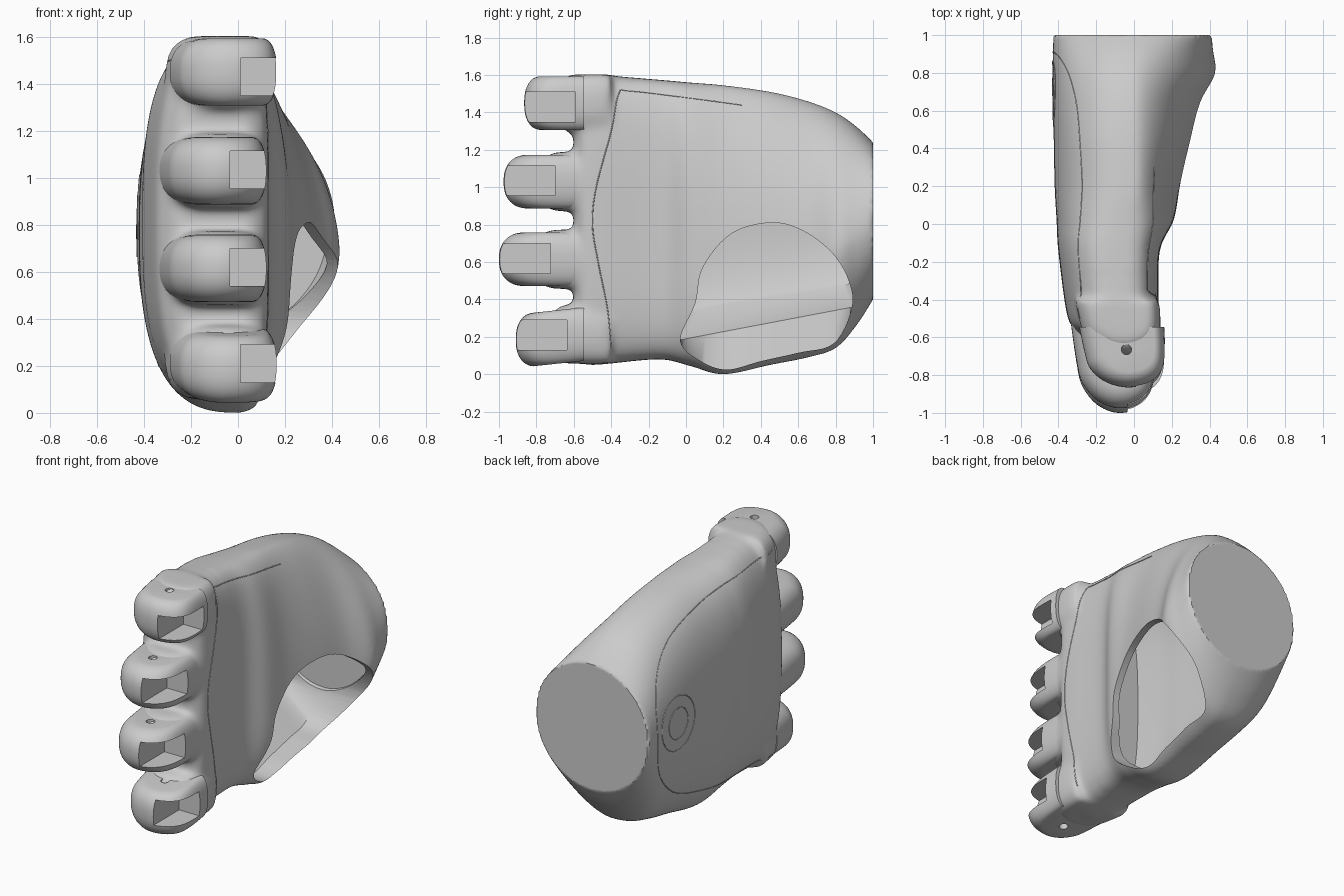
import bpy, bmesh, math
from mathutils import Vector
from mathutils.bvhtree import BVHTree

if "Cube" in bpy.data.objects:
    bpy.data.objects.remove(bpy.data.objects["Cube"])


def loft(name, rings):
    """Skin closed rings of equal length and cap both ends."""
    bm = bmesh.new()
    vs = [[bm.verts.new(p) for p in r] for r in rings]
    n = len(rings[0])
    for a, b in zip(vs, vs[1:]):
        for i in range(n):
            bm.faces.new((a[i], a[(i + 1) % n], b[(i + 1) % n], b[i]))
    bm.faces.new(vs[0])
    bm.faces.new(vs[-1])
    bmesh.ops.recalc_face_normals(bm, faces=bm.faces)
    me = bpy.data.meshes.new(name)
    bm.to_mesh(me)
    bm.free()
    ob = bpy.data.objects.new(name, me)
    bpy.context.collection.objects.link(ob)
    return ob


def spline(pts, k=6, closed=False):
    """Catmull-Rom curve through the points."""
    pts = [Vector(p) for p in pts]
    n, out = len(pts), []
    for i in range(n if closed else n - 1):
        if closed:
            a, b, c, d = (pts[(i + j) % n] for j in (-1, 0, 1, 2))
        else:
            a, b, c, d = (pts[min(max(i + j, 0), n - 1)] for j in (-1, 0, 1, 2))
        for s in range(k):
            t = s / k
            out.append(0.5 * (2 * b + (c - a) * t + (2 * a - 5 * b + 4 * c - d) * t * t
                              + (3 * b - a - 3 * c + d) * t ** 3))
    return out if closed else out + [pts[-1]]


def select(obs):
    bpy.ops.object.select_all(action='DESELECT')
    for ob in obs:
        ob.select_set(True)
    bpy.context.view_layer.objects.active = obs[0]


def join(obs):
    select(obs)
    bpy.ops.object.join()
    return obs[0]


def cut(ob, cutter):
    m = ob.modifiers.new("cut", 'BOOLEAN')
    m.operation, m.solver, m.object = 'DIFFERENCE', 'EXACT', cutter
    select([ob])
    bpy.ops.object.modifier_apply(modifier=m.name)
    bpy.data.objects.remove(cutter)


def smooth(ob, deg=35):
    select([ob])
    bpy.ops.object.shade_smooth_by_angle(angle=math.radians(deg))


# Palm sections: y, back x, palm x, bottom z, top z, bulge z, centre x, palm power, back power
SECTIONS = [
    (-.60, -.25, .05, .11, 1.53, .8, -.1, 3.5, 2.6),
    (-.56, -.31, .11, .065, 1.58, .8, -.1, 4, 2.6),
    (-.48, -.355, .13, .05, 1.60, .8, -.1, 4, 2.6),
    (-.15, -.40, .135, .08, 1.575, .7, -.1, 4, 2.8),
    (.02, -.41, .21, .045, 1.56, .6, -.05, 2.8, 2.8),
    (.20, -.42, .245, .00, 1.545, .58, 0, 2, 2.7),
    (.45, -.425, .31, .05, 1.51, .62, 0, 1.8, 2.6),
    (.65, -.43, .36, .09, 1.46, .64, 0, 1.7, 2.5),
    (.80, -.43, .43, .14, 1.40, .67, 0, 1.65, 2.4),
    (.91, -.43, .42, .26, 1.325, .74, 0, 1.8, 2.2),
    (1.0, -.425, .41, .40, 1.24, .82, 0, 2, 2),
]


def section(row, q=22):
    y, xb, xp, zb, zt, zp, xc, n, nb = row
    zm, ring = (zb + zt) / 2, []
    quads = [(xp, zp, zt, n, 0), (xb, zm, zt, nb, 1), (xb, zm, zb, nb, 0), (xp, zp, zb, n, 1)]
    for xe, z0, ze, p, flip in quads:
        for i in range(q):
            a = (q - i if flip else i) / q * math.pi / 2
            c, s = max(math.cos(a), 0) ** (2 / p), math.sin(a) ** (2 / p)
            ring.append((xc + (xe - xc) * c, y, z0 + (ze - z0) * s))
    return ring


# Knuckles: rounded D outline in (x, fraction behind tip)
OUTLINE = spline([(.12, 1), (.125, .5), (.10, .22), (.03, .055), (-.08, 0), (-.19, .09),
                  (-.27, .3), (-.30, .56), (-.33, 1)], 6)


def knuckle(name, dx, tip, root, zc, half, tilt, taper):
    """Squarer on the palm side, domed on the back."""
    rings, size = [], root - tip
    for i in range(1, 28):
        a = (i / 28 - .5) * math.pi
        c = math.cos(a) ** .85
        s = 1 - taper + taper * c
        back = .3 + .7 * math.cos(a) ** .75
        h = math.copysign(abs(math.sin(a)) ** .85, a) * half / .995
        rings.append([(dx - .1 + (x + .1) * (s if x > -.1 else back), root + (f - 1) * size * s,
                       zc + h + tilt * (f - 1) * size) for x, f in OUTLINE])
    return loft(name, rings)


def slot(dx, tip, lo, hi):
    a, b, c, d = dx - .03, dx + .4, tip - .05, tip + .275
    return loft("slot_cutter", [[(a, c, z), (b, c, z), (b, d, z), (a, d, z)] for z in (lo, hi)])


def pin(x, y, r, z):
    ring = [(x + r * math.cos(i * math.pi / 10), y + r * math.sin(i * math.pi / 10))
            for i in range(20)]
    return loft("pin_cutter", [[(a, b, z + h) for a, b in ring] for h in (-.3, .3)])


# Name, x shift, tip y, centre z, tilt, slot range
FINGERS = [("index", .04, -.865, 1.45, .0, 1.35, 1.51), ("middle", -.005, -.975, 1.03, 0, .955, 1.115),
           ("ring", -.005, -1.0, .615, 0, .54, .70), ("little", .04, -.91, .215, .08, .13, .29)]
bases, cutters = [], []
for name, dx, tip, zc, tilt, lo, hi in FINGERS:
    cap = knuckle(name + "_knuckle", dx, tip, -.545 if dx > 0 else -.52, zc, .143, tilt, .3)
    cut(cap, slot(dx, tip, lo, hi))
    cut(cap, pin(dx - .08, tip + .2, .027, zc))
    smooth(cap)
    bases.append(knuckle("base", dx * .5 - .005, tip + .17, -.40, zc - .005 * (zc > 1.3),
                         .158, 0, .35))
    cutters.append(slot(dx, tip, lo, hi))

# Palm shell fused with the knuckle bases, webs softened
palm = join([loft("palm_shell", [section(r) for r in spline(SECTIONS, 6)])] + bases)
m = palm.modifiers.new("fuse", 'REMESH')
m.mode, m.voxel_size = 'VOXEL', .0125
select([palm])
bpy.ops.object.modifier_apply(modifier=m.name)
bm = bmesh.new()
bm.from_mesh(palm.data)
for lo, hi, reps in ((-2, -.25, 20), (-.3, .95, 4)):
    for _ in range(reps):
        bmesh.ops.smooth_vert(bm, verts=[v for v in bm.verts if lo < v.co.y < hi], factor=.5,
                              use_axis_x=True, use_axis_y=True, use_axis_z=True)
bm.to_mesh(palm.data)
tree = BVHTree.FromBMesh(bm)
bm.free()

# Thumb opening, outline in (y, z), running into the hollow shell
OPENING = [(-.03, .18), (.05, .38), (.09, .57), (.24, .75), (.45, .81), (.62, .77), (.78, .65),
           (.87, .5), (.885, .35), (.79, .165), (.6, .115), (.4, .07), (.22, .025), (.08, .07)]
edge = spline(OPENING, 6, True)
opening = loft("opening_cutter", [
    [(-.27, y, max(z, .19 + .19 * y)) for y, z in edge],
    [(-.05, y, z) for y, z in edge],
    [(1.0, y, z) for y, z in edge]])
cut(palm, join([opening] + cutters))
hollow = []
for y, xb, xp, zb, zt, zp, xc, n, nb in spline(SECTIONS, 6):
    if -.36 < y < .925:
        hollow.append(section((y, xb + .08, xp - .045, max(zb + .07, .18 + .19 * y), zt - .08,
                               zp, xc, n, nb)))
cut(palm, loft("hollow_cutter", hollow))
smooth(palm)


# Panel seams projected onto the shell along x
def seam(name, pts, side, closed=False):
    line = []
    for y, z in spline(pts, 6, closed):
        hit = tree.ray_cast(Vector((2 * side, y, z)), Vector((-side, 0, 0)))[0]
        if hit:
            line.append(hit)
    cu = bpy.data.curves.new(name, 'CURVE')
    cu.dimensions, cu.bevel_depth, cu.bevel_resolution = '3D', .003, 1
    sp = cu.splines.new('POLY')
    sp.points.add(len(line) - 1)
    for p, v in zip(sp.points, line):
        p.co = (*v, 1)
    sp.use_cyclic_u = closed
    bpy.context.collection.objects.link(bpy.data.objects.new(name, cu))


seam("back_panel_seam", [(-.5, 1.5), (0, 1.47), (.5, 1.38), (.75, 1.25), (.88, 1.05), (.91, .82),
                         (.88, .6), (.75, .42), (.5, .28), (0, .17), (-.5, .14)], -1)
seam("palm_seam", [(.3, 1.44), (0, 1.48), (-.3, 1.515), (-.36, 1.5), (-.4, 1.3), (-.48, 1.0),
                   (-.5, .8), (-.47, .6), (-.42, .35), (-.4, .14)], 1)
for name, r in (("outer_ring_seam", .175), ("inner_ring_seam", .1)):
    seam(name, [(.69 + r * math.cos(i * math.pi / 6), .84 + r * math.sin(i * math.pi / 6))
                for i in range(12)], -1, True)
